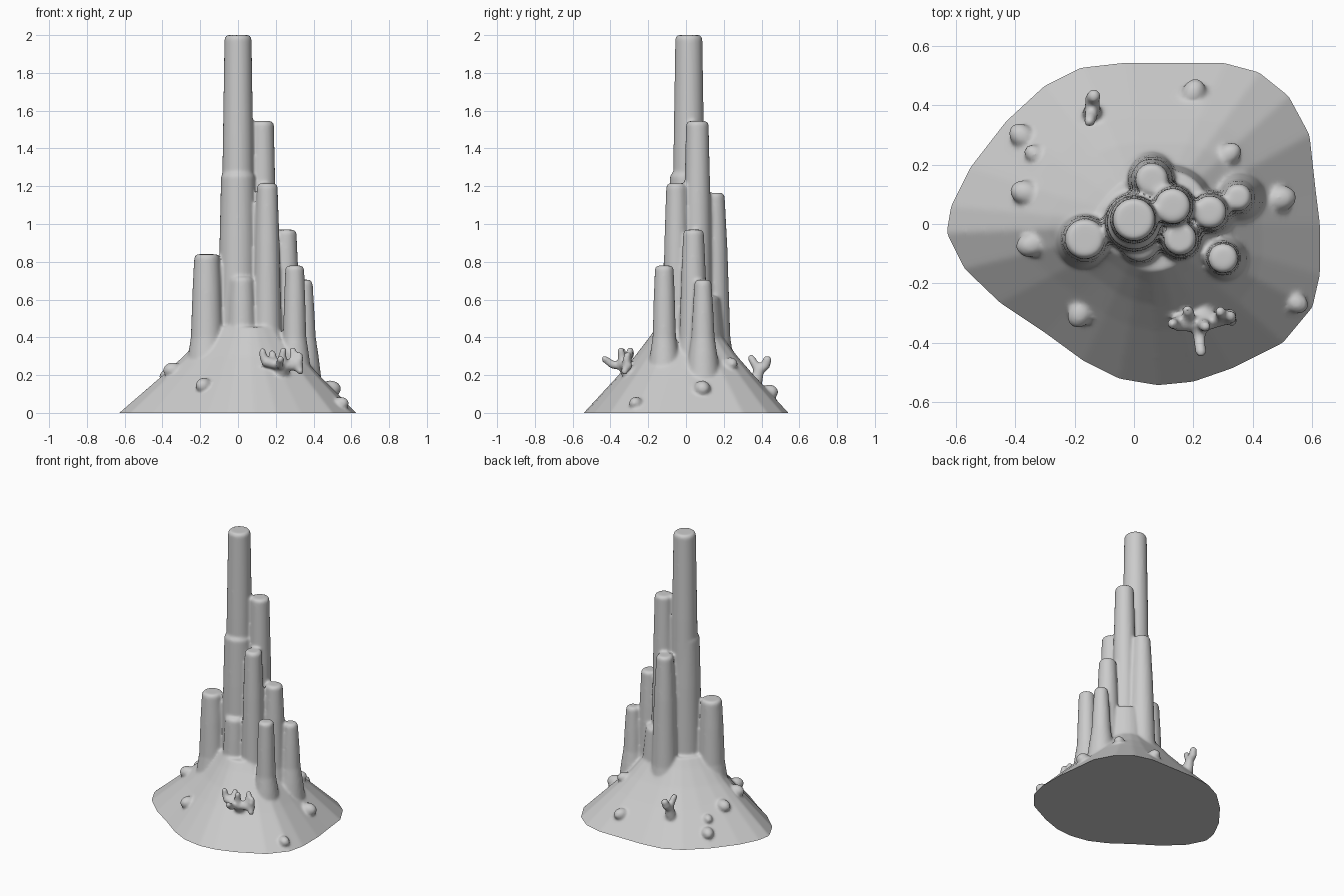
import bpy, bmesh
from math import sin, cos, tau
from mathutils import Vector, Matrix
from mathutils.bvhtree import BVHTree

if "Cube" in bpy.data.objects:
    bpy.data.objects.remove(bpy.data.objects["Cube"])

bm = bmesh.new()


def loft(rings):
    """Closed solid through a list of equal-length rings."""
    vs = [[bm.verts.new(p) for p in ring] for ring in rings]
    n = len(vs[0])
    for a, b in zip(vs, vs[1:]):
        for i in range(n):
            j = (i + 1) % n
            bm.faces.new((a[i], a[j], b[j], b[i]))
    bm.faces.new(vs[0][::-1])
    bm.faces.new(vs[-1])


def ball(p, r, stretch=1.0, axis=Vector((0, 0, 1))):
    rot = Vector((0, 0, 1)).rotation_difference(axis).to_matrix().to_4x4()
    m = Matrix.Translation(p) @ rot @ Matrix.Diagonal((1, 1, stretch, 1))
    bmesh.ops.create_uvsphere(bm, u_segments=16, v_segments=10, radius=r, matrix=m)


def tube(points, r0, r1):
    """Tapered branch with ball joints."""
    pts = [Vector(p) for p in points]
    n = len(pts) - 1
    for i, p in enumerate(pts):
        ra = r0 + (r1 - r0) * i / n
        ball(p, ra)
        if i < n:
            rb = r0 + (r1 - r0) * (i + 1) / n
            d = pts[i + 1] - p
            rot = Vector((0, 0, 1)).rotation_difference(d).to_matrix().to_4x4()
            bmesh.ops.create_cone(bm, cap_ends=True, segments=14, radius1=ra, radius2=rb,
                                  depth=d.length, matrix=Matrix.Translation((p + pts[i + 1]) / 2) @ rot)


# Mound: irregular outline shrinking upward (extends below z=0, trimmed later)
outline = [(.625, 0), (.625, -.17), (.6, -.28), (.5, -.4), (.33, -.485), (.2, -.53), (.08, -.542),
           (-.05, -.52), (-.17, -.46), (-.3, -.365), (-.45, -.265), (-.57, -.15), (-.63, -.03),
           (-.615, .06), (-.55, .19), (-.43, .345), (-.3, .465), (-.18, .525), (-.03, .542),
           (.3, .542), (.42, .51), (.52, .43), (.59, .3), (.61, .12)][::-1]
levels = [(-.06, 1.1), (0, 1), (.1, .83), (.2, .66), (.3, .5), (.4, .36), (.455, .29)]
loft([[(x * s + .05 * (1 - s), y * s, z) for x, y in outline] for z, s in levels])
surface = BVHTree.FromBMesh(bm)


def on_mound(x, y):
    hit, normal, _, _ = surface.ray_cast(Vector((x, y, 3)), Vector((0, 0, -1)))
    return hit, normal


# Columns: x, y, top height, top radius, base radius
columns = [(0, .015, 2.0, .072, .09), (0, .005, 1.27, .09, .105), (.13, .06, 1.545, .06, .08),
           (.155, -.05, 1.215, .055, .075), (.255, .04, .97, .055, .075), (.06, .15, 1.165, .055, .085),
           (-.165, -.05, .84, .067, .085), (.3, -.115, .78, .05, .062), (.35, .09, .705, .045, .062),
           (.02, -.06, .72, .065, .08), (.12, .05, .62, .13, .15)]
for x, y, top, r, rb in columns:
    mid = top - .35 * (top - .3)
    prof = [(.1, rb + .04), (.3, rb + .015), (.4, rb), (mid, r + .5 * (rb - r)),
            (top - .015, r), (top, r - .012)]
    loft([[(x + q * cos(tau * i / 28), y + q * sin(tau * i / 28), z) for i in range(28)]
          for z, q in prof])

# Knobs scattered on the slope
for x, y, r in [(-.375, .295, .04), (-.335, .235, .03), (-.365, .105, .042), (-.345, -.07, .042),
                (-.18, -.3, .042), (.545, -.265, .035), (.49, .085, .045), (.32, .235, .036),
                (.2, .44, .04)]:
    hit, nrm = on_mound(x, y)
    out = Vector((x, y, 0)).normalized()
    ball(hit + nrm * .012, r, 1.25, (nrm + out * .4).normalized())

# Front coral
tube([(.23, -.29, .2), (.23, -.335, .25)], .045, .03)
tube([(.15, -.335, .27), (.23, -.335, .25), (.32, -.31, .25)], .027, .027)
for path in [[(.16, -.335, .27), (.135, -.335, .29), (.13, -.335, .325)],
             [(.18, -.33, .26), (.185, -.3, .3), (.18, -.29, .315)],
             [(.24, -.335, .25), (.235, -.34, .3), (.24, -.345, .33)],
             [(.28, -.32, .25), (.295, -.305, .29), (.29, -.295, .33)],
             [(.31, -.315, .25), (.325, -.315, .28), (.325, -.31, .305)],
             [(.31, -.315, .25), (.33, -.325, .22)],
             [(.22, -.335, .25), (.22, -.39, .255), (.225, -.43, .285)]]:
    tube(path, .024, .019)

# Back coral
base = on_mound(-.14, .37)[0]
tube([base, (-.14, .385, .225)], .035, .028)
tube([(-.14, .385, .225), (-.145, .36, .265), (-.15, .345, .29)], .024, .02)
tube([(-.14, .385, .225), (-.14, .42, .25), (-.135, .43, .28)], .027, .024)

# Fuse everything into one smooth rock
mesh = bpy.data.meshes.new("rock_spire")
bm.to_mesh(mesh)
bm.free()
rock = bpy.data.objects.new("rock_spire", mesh)
bpy.context.collection.objects.link(rock)
remesh = rock.modifiers.new("fuse", 'REMESH')
remesh.mode = 'VOXEL'
remesh.voxel_size = .009
smooth = rock.modifiers.new("soften", 'SMOOTH')
smooth.factor = .5
smooth.iterations = 7
fused = bpy.data.meshes.new_from_object(rock.evaluated_get(bpy.context.evaluated_depsgraph_get()))
rock.modifiers.clear()

# Trim flat at the ground and cap
bm = bmesh.new()
bm.from_mesh(fused)
cut = bmesh.ops.bisect_plane(bm, geom=bm.verts[:] + bm.edges[:] + bm.faces[:], dist=1e-5,
                             plane_co=(0, 0, 0), plane_no=(0, 0, 1), clear_inner=True)
rim = [e for e in cut['geom_cut'] if isinstance(e, bmesh.types.BMEdge)]
bmesh.ops.holes_fill(bm, edges=rim, sides=0)
bm.to_mesh(fused)
bm.free()
rock.data = fused
bpy.context.view_layer.objects.active = rock
rock.select_set(True)
bpy.ops.object.shade_smooth_by_angle(angle=.9)
